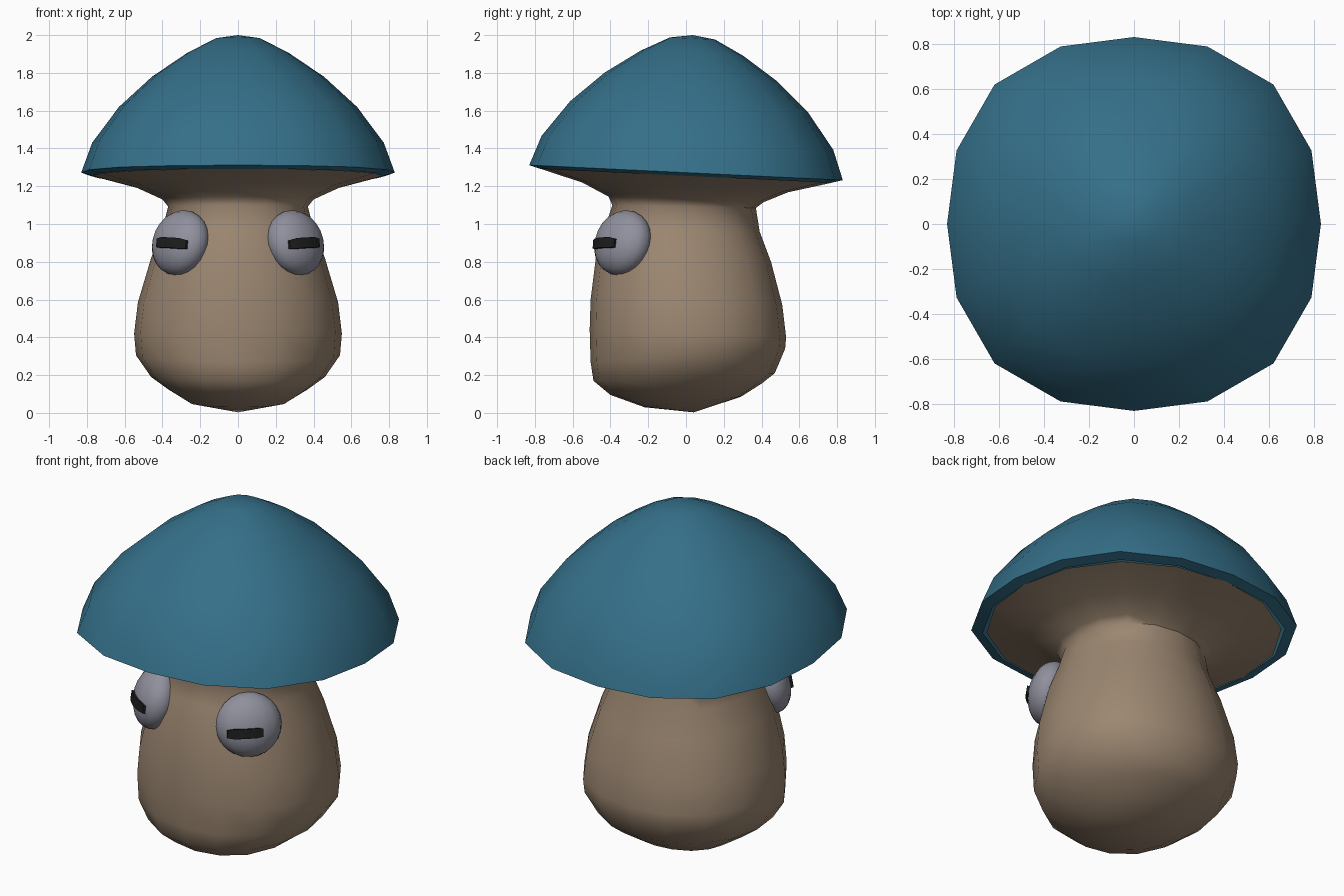
import bpy, bmesh
from math import sin, cos, pi, sqrt, radians
from mathutils import Matrix

if "Cube" in bpy.data.objects:
    bpy.data.objects.remove(bpy.data.objects["Cube"])

N = 16


def material(name, rgb):
    m = bpy.data.materials.new(name)
    m.diffuse_color = (*rgb, 1)
    m.use_nodes = True
    m.node_tree.nodes["Principled BSDF"].inputs["Base Color"].default_value = m.diffuse_color
    return m


def finish(bm, name, mat, angle=60):
    bmesh.ops.recalc_face_normals(bm, faces=bm.faces)
    me = bpy.data.meshes.new(name)
    bm.to_mesh(me)
    bm.free()
    ob = bpy.data.objects.new(name, me)
    bpy.context.collection.objects.link(ob)
    me.materials.append(mat)
    bpy.ops.object.select_all(action='DESELECT')
    ob.select_set(True)
    bpy.context.view_layer.objects.active = ob
    bpy.ops.object.shade_smooth_by_angle(angle=radians(angle))
    return ob


def loft(name, rings, pole, square, mat):
    """Rings are (half width, front y, front z, back y, back z); the last closes on pole."""
    bm = bmesh.new()
    loops = []
    for rx, yf, zf, yb, zb in rings:
        loop = []
        for i in range(N):
            a = 2 * pi * i / N
            k = 1 + square * (1 - cos(4 * a)) / 2
            c, s = cos(a) * k, sin(a) * k
            loop.append(bm.verts.new((rx * c, (yf + yb) / 2 + (yb - yf) / 2 * s,
                                      (zf + zb) / 2 + (zb - zf) / 2 * s)))
        loops.append(loop)
    for lo, hi in zip(loops, loops[1:]):
        for i in range(N):
            j = (i + 1) % N
            bm.faces.new((lo[i], lo[j], hi[j], hi[i]))
    p = bm.verts.new(pole)
    for i in range(N):
        bm.faces.new((loops[-1][i], loops[-1][(i + 1) % N], p))
    return finish(bm, name, mat)


teal = material("cap_teal", (0.035, 0.16, 0.25))
brown = material("stem_brown", (0.33, 0.24, 0.165))
pale = material("eye_grey", (0.28, 0.28, 0.34))
black = material("pupil_black", (0.012, 0.012, 0.012))

# Cap: tilted dome with a narrow lip turned under
T = 0.048
profile = [(0.77, 1.255), (0.83, 1.272), (0.772, 1.43), (0.63, 1.62),
           (0.455, 1.78), (0.27, 1.905), (0.12, 1.982)]
cap_rings = []
for r, z in profile:
    dy = T * (z - 1.27)
    cap_rings.append((r, -r + dy, z + T * r, r + dy, z - T * r))
loft("cap", cap_rings, (0, 0.035, 2.0), 0.055, teal)

# Stem: flared underside of the cap, neck, belly and rounded base
stem_rings = [
    (0.77, -0.77, 1.292, 0.77, 1.218),
    (0.54, -0.55, 1.22, 0.54, 1.168),
    (0.40, -0.41, 1.145, 0.41, 1.115),
    (0.37, -0.39, 1.10, 0.37, 1.085),
    (0.40, -0.43, 0.98, 0.39, 0.96),
    (0.46, -0.475, 0.84, 0.45, 0.80),
    (0.53, -0.505, 0.60, 0.51, 0.57),
    (0.55, -0.51, 0.44, 0.53, 0.40),
    (0.54, -0.505, 0.27, 0.525, 0.34),
    (0.46, -0.49, 0.17, 0.47, 0.21),
    (0.37, -0.40, 0.095, 0.40, 0.155),
    (0.26, -0.22, 0.03, 0.29, 0.085),
]
loft("stem", stem_rings, (0, 0.04, 0.003), 0.03, brown)

# Eyes: flattened spheres facing diagonally outward, leaning back
A, D, V = 0.18, 0.115, 0.176
for side, label in ((1, "right"), (-1, "left")):
    place = (Matrix.Diagonal((side, 1, 1, 1)) @ Matrix.Translation((0.305, -0.335, 0.90))
             @ Matrix.Rotation(radians(45), 4, 'Z') @ Matrix.Rotation(radians(-16), 4, 'X'))
    bm = bmesh.new()
    bmesh.ops.create_uvsphere(bm, u_segments=16, v_segments=12, radius=1,
                              matrix=place @ Matrix.Diagonal((A, D, V, 1)))
    finish(bm, label + "_eye", pale)

    # Pupil: thin bar wrapped over the eye surface
    bm = bmesh.new()
    cols = []
    for i in range(7):
        t = -0.132 + 0.19 * i / 6
        h = 0.022 if i in (0, 6) else 0.027
        col = []
        for v, out in ((-h, 0.012), (h, 0.012), (h, -0.02), (-h, -0.02)):
            z = -0.032 + v
            n = D * sqrt(1 - (t / A) ** 2 - (z / V) ** 2) + out
            col.append(bm.verts.new(place @ Matrix.Translation((t, -n, z)).translation))
        cols.append(col)
    for a, b in zip(cols, cols[1:]):
        for k in range(4):
            m = (k + 1) % 4
            bm.faces.new((a[k], a[m], b[m], b[k]))
    bm.faces.new(cols[0])
    bm.faces.new(cols[-1])
    finish(bm, label + "_pupil", black, 30)
